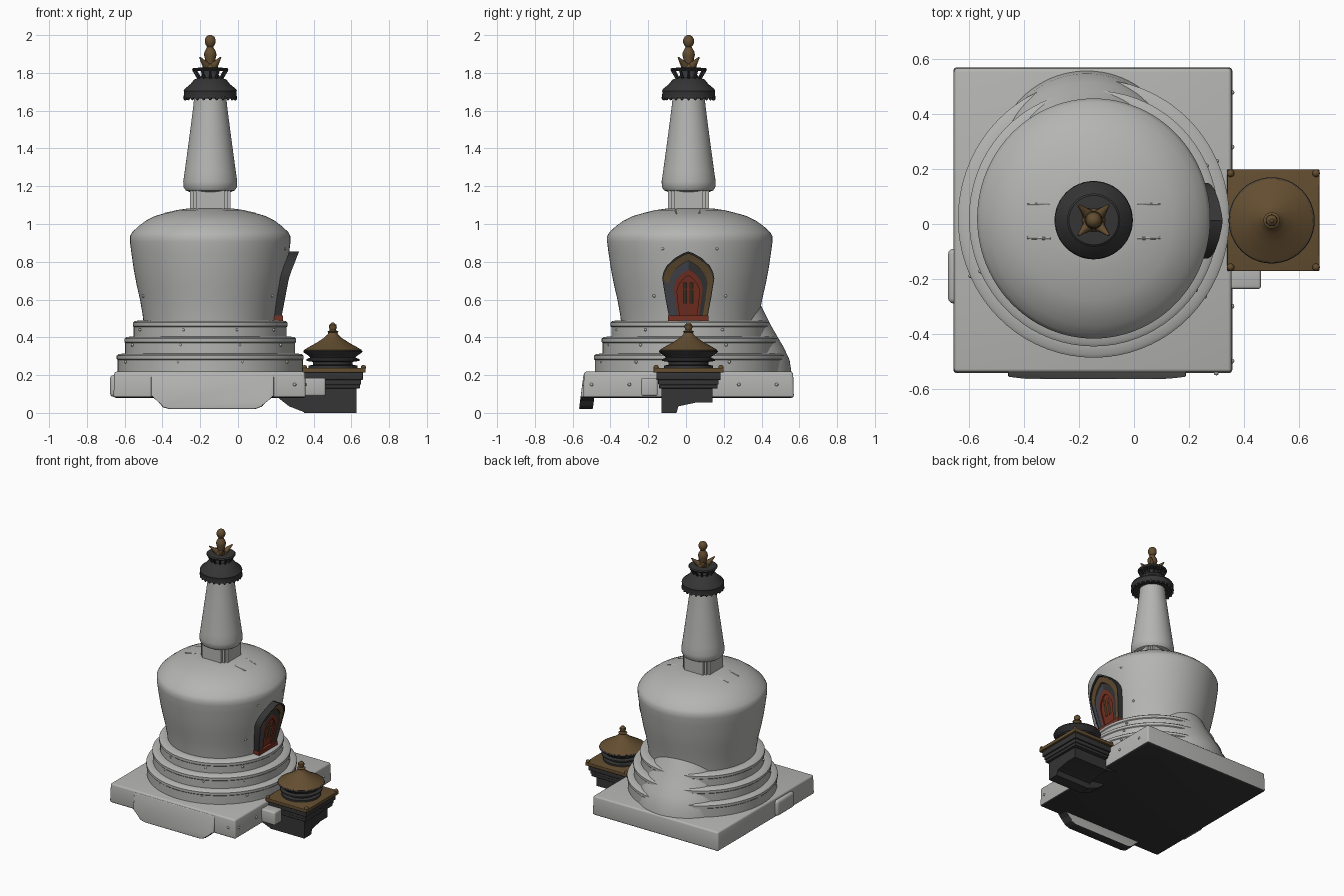
import bpy, bmesh, math
from mathutils import Vector

if "Cube" in bpy.data.objects:
    bpy.data.objects.remove(bpy.data.objects["Cube"])

CX, CY = -0.147, 0.02      # stupa axis
SX, SY = 0.506, 0.013      # small shrine axis


def material(name, rgb):
    m = bpy.data.materials.new(name)
    m.diffuse_color = (*rgb, 1)
    m.use_nodes = True
    m.node_tree.nodes["Principled BSDF"].inputs["Base Color"].default_value = m.diffuse_color
    return m


WHITE = material("whitewash", (0.46, 0.46, 0.45))
DARK = material("dark_metal", (0.035, 0.035, 0.036))
BRONZE = material("bronze", (0.125, 0.075, 0.03))
RED = material("red_paint", (0.18, 0.03, 0.016))
OCHRE = material("ochre_paint", (0.17, 0.11, 0.05))
SLATE = material("slate_paint", (0.055, 0.06, 0.075))


def finish(name, bm, mats, angle=35):
    bmesh.ops.recalc_face_normals(bm, faces=bm.faces)
    me = bpy.data.meshes.new(name)
    bm.to_mesh(me)
    bm.free()
    ob = bpy.data.objects.new(name, me)
    bpy.context.collection.objects.link(ob)
    for m in (mats if isinstance(mats, (list, tuple)) else [mats]):
        me.materials.append(m)
    bpy.ops.object.select_all(action='DESELECT')
    ob.select_set(True)
    bpy.context.view_layer.objects.active = ob
    bpy.ops.object.shade_smooth_by_angle(angle=math.radians(angle))
    return ob


def lathe(name, prof, mat, cx=CX, cy=CY, n=72, ys=1.0):
    """Revolve (radius, z) points and cap both ends."""
    bm = bmesh.new()
    rings = [[bm.verts.new((cx + r * math.cos(2 * math.pi * i / n),
                            cy + ys * r * math.sin(2 * math.pi * i / n), z))
              for i in range(n)] for r, z in prof]
    for a, b in zip(rings, rings[1:]):
        for i in range(n):
            j = (i + 1) % n
            bm.faces.new((a[i], a[j], b[j], b[i]))
    bm.faces.new(rings[0])
    bm.faces.new(rings[-1])
    return finish(name, bm, mat)


def box(name, x, y, z, mat, bevel=0.0, flare=0.0):
    """Box from ranges; flare widens the bottom."""
    bm = bmesh.new()
    bmesh.ops.create_cube(bm, size=1)
    for v in bm.verts:
        s = [c > 0 for c in v.co]
        f = 0 if s[2] else flare
        v.co = (x[s[0]] + (f if s[0] else -f), y[s[1]] + (f if s[1] else -f), z[s[2]])
    if bevel:
        bmesh.ops.bevel(bm, geom=bm.edges[:], offset=bevel, segments=3, profile=0.5, affect='EDGES')
    return finish(name, bm, mat)


def prism(name, pts, axis, lo, hi, mat, bevel=0.0, lean=0.0):
    """Extrude a 2D outline (other axis, z) along axis 0 (x) or 1 (y)."""
    bm = bmesh.new()
    put = lambda d, p: (d, p[0], p[1]) if axis == 0 else (p[0], d - lean * (0.2 - p[1]), p[1])
    a = [bm.verts.new(put(lo, p)) for p in pts]
    b = [bm.verts.new(put(hi, p)) for p in pts]
    bm.faces.new(a)
    bm.faces.new(b)
    for i in range(len(pts)):
        j = (i + 1) % len(pts)
        bm.faces.new((a[i], a[j], b[j], b[i]))
    if bevel:
        bmesh.ops.bevel(bm, geom=bm.edges[:], offset=bevel, segments=3, profile=0.5, affect='EDGES')
    return finish(name, bm, mat)


def dark_below(ob):
    """Unpainted underside: faces looking down get the dark colour."""
    ob.data.materials.append(DARK)
    for p in ob.data.polygons:
        p.material_index = int(p.normal.z < -0.5)


def balls(name, points, r, mat, zs=1.0):
    bm = bmesh.new()
    for p in points:
        new = bmesh.ops.create_uvsphere(bm, u_segments=12, v_segments=8, radius=r)["verts"]
        for v in new:
            v.co = Vector((v.co.x, v.co.y, v.co.z * zs)) + Vector(p)
    return finish(name, bm, mat)


def rods(name, items, mat, n=10):
    """Tapered rods given as (start, end, r1, r2)."""
    bm = bmesh.new()
    for p, q, r1, r2 in items:
        p, q = Vector(p), Vector(q)
        new = bmesh.ops.create_cone(bm, segments=n, radius1=r1, radius2=r2, depth=(q - p).length, cap_ends=True)["verts"]
        rot = (q - p).to_track_quat('Z', 'Y')
        for v in new:
            v.co = rot @ v.co + (p + q) / 2
    return finish(name, bm, mat)


def polar(r, deg, z, cx=CX, cy=CY):
    a = math.radians(deg)
    return (cx + r * math.cos(a), cy + r * math.sin(a), z)


# Square plinth, hanging front lip and side lumps
dark_below(box("plinth", (-0.655, 0.355), (-0.54, 0.567), (0.08, 0.218), WHITE, 0.012, 0.004))
dark_below(prism("front_lip", [(-0.46, 0.205), (-0.46, 0.085), (-0.42, 0.065), (-0.40, 0.03), (-0.36, 0.02),
                               (0.09, 0.02), (0.13, 0.035), (0.15, 0.065), (0.19, 0.085), (0.19, 0.205)],
                 1, -0.543, -0.47, WHITE, 0.006, 0.13))
box("left_lump", (-0.678, -0.6), (-0.29, -0.09), (0.085, 0.2), WHITE, 0.02)
box("right_block", (0.3, 0.463), (-0.237, -0.15), (0.09, 0.185), WHITE, 0.01)

# Three round steps
for i, (r, z0, z1) in enumerate([(0.495, 0.2, 0.315), (0.455, 0.3, 0.405), (0.41, 0.39, 0.49)]):
    lathe(f"step_{i + 1}", [(r - 0.005, z0), (r - 0.005, z1 - 0.035), (r, z1 - 0.03), (r, z1 - 0.012),
                            (r - 0.012, z1 - 0.003), (r - 0.05, z1), (0.2, z1)], WHITE, ys=1.025)

# Slumped plaster over the back of the steps
bm = bmesh.new()
prof = [(0.33, 0.64), (0.36, 0.6), (0.388, 0.55), (0.43, 0.465), (0.465, 0.405), (0.50, 0.345), (0.53, 0.28),
        (0.54, 0.215)]
rows = []
for k in range(33):
    t = k / 16 - 1
    rows.append([bm.verts.new(polar(r - 0.085 * t * t, 97 + 42 * t, z)) for r, z in prof])
for a, b in zip(rows, rows[1:]):
    for i in range(len(prof) - 1):
        bm.faces.new((a[i], a[i + 1], b[i + 1], b[i]))
finish("slumped_plaster", bm, WHITE, 60)

# Bell-shaped dome
lathe("dome", [(0.352, 0.47), (0.358, 0.52), (0.372, 0.6), (0.39, 0.68), (0.405, 0.76), (0.418, 0.85),
               (0.425, 0.905), (0.425, 0.935), (0.413, 0.957), (0.38, 0.988), (0.34, 1.018), (0.29, 1.043),
               (0.23, 1.06), (0.18, 1.073), (0.12, 1.082)], WHITE, n=96, ys=1.03)
rods("dome_ridges", [(polar(0.17, d, 1.07, CX, 0.01), polar(0.25, d - s * 8, 1.055, CX, 0.01), 0.007, 0.004)
                     for d, s in [(22, 1), (158, -1), (202, 1), (338, -1)]], WHITE, 8)
balls("dome_studs", [polar(r, d, z) for r, z, ds in [(0.417, 0.87, (20, 60, 130, 235, 310, 340)),
                                                    (0.376, 0.62, (200, 297, 330, 30))] for d in ds], 0.009, WHITE)
balls("step_studs", [polar(r, d, z) for r, z in [(0.41, 0.44), (0.455, 0.36), (0.495, 0.27)]
                     for d in (205, 250, 290, 325, 25)], 0.008, WHITE)
balls("plinth_studs", [(0.357, y, 0.15) for y in (-0.5, -0.3, 0.28, 0.48)]
      + [(x, -0.543, 0.15) for x in (0.3,)], 0.009, WHITE)

# Stepped-corner neck and spire
w, m = 0.108, 0.075
Y0 = 0.014
box("neck_x", (CX - w, CX + w), (Y0 - m, Y0 + m), (1.05, 1.185), WHITE)
box("neck_y", (CX - m, CX + m), (Y0 - w, Y0 + w), (1.05, 1.185), WHITE)
box("neck_core", (CX - 0.092, CX + 0.092), (Y0 - 0.092, Y0 + 0.092), (1.05, 1.185), WHITE)
lathe("spire", [(0.11, 1.17), (0.13, 1.178), (0.141, 1.195), (0.143, 1.225), (0.135, 1.28), (0.12, 1.39),
                (0.104, 1.51), (0.09, 1.62), (0.084, 1.68)], WHITE, cy=Y0, n=48)

# Metal parasol with scalloped skirt and crown
lathe("parasol", [(0.08, 1.675), (0.134, 1.664), (0.141, 1.668), (0.139, 1.7), (0.141, 1.705), (0.136, 1.715),
                  (0.105, 1.74), (0.085, 1.765), (0.055, 1.775), (0.045, 1.79), (0.045, 1.82)], DARK, cy=Y0, n=48)
balls("parasol_scallops", [polar(0.134, 15 * i, 1.668, CX, Y0) for i in range(24)], 0.009, DARK, 1.5)
lathe("crown_rim", [(0.06, 1.81), (0.09, 1.81), (0.097, 1.82), (0.09, 1.826), (0.05, 1.828)], DARK, cy=Y0, n=48)
rods("crown_struts", [(polar(0.06, 30 * i, 1.768, CX, Y0), polar(0.09, 30 * i, 1.817, CX, Y0), 0.007, 0.007)
                      for i in range(12)], DARK, 6)

# Bronze finial with four leaves
lathe("finial", [(0.045, 1.82), (0.04, 1.835), (0.025, 1.85), (0.028, 1.875), (0.033, 1.895), (0.031, 1.91),
                 (0.02, 1.93), (0.016, 1.938), (0.022, 1.945), (0.029, 1.96), (0.029, 1.975), (0.022, 1.991),
                 (0.008, 2.0)], BRONZE, cy=Y0, n=24)
rods("finial_leaves", [(polar(0.02, d, 1.83, CX, Y0), polar(0.078, d, 1.882, CX, Y0), 0.024, 0.004)
                       for d in (45, 135, 225, 315)], BRONZE)

# Painted niche on the dome: nested pointed-arch rings leaning with the wall
NY, NZ = 0.012, 0.515
ARCH = [(-0.75, 0), (-0.88, 0.28), (-1, 0.58), (-0.95, 0.68), (-0.82, 0.78), (-0.5, 0.9), (-0.2, 0.97), (0, 1.0)]
ARCH += [(-u, v) for u, v in ARCH[-2::-1]]


def niche_loop(bm, sy, sz, off, hood=0.0):
    out = []
    for u, v in ARCH:
        z = NZ + 0.34 * sz * v
        x = 0.207 + 0.19 * (z - 0.5) + off + hood * max(0, z - 0.72)
        out.append(bm.verts.new((x, NY + 0.138 * sy * u, z)))
    return out


def niche_ring(name, so, si, off, mats, hood=0.0, rule=None):
    bm = bmesh.new()
    loops = [niche_loop(bm, *so, -0.06), niche_loop(bm, *so, off, hood)]
    if si:
        loops += [niche_loop(bm, *si, off, hood), niche_loop(bm, *si, -0.06)]
    for a, b in zip(loops, loops[1:]):
        for i in range(len(ARCH)):
            j = (i + 1) % len(ARCH)
            f = bm.faces.new((a[i], a[j], b[j], b[i]))
            f.material_index = int(bool(rule and rule(f.calc_center_median())))
    if not si:
        bm.faces.new(loops[-1])
    return finish(name, bm, mats)


niche_ring("niche_hood", (1, 1), (0.95, 0.965), 0.022, DARK, 0.2)
niche_ring("niche_band", (0.95, 0.965), (0.74, 0.85), 0.018, [BRONZE, SLATE], 0.15, lambda c: c.y < NY and c.z < 0.68)
niche_ring("niche_inner_band", (0.74, 0.85), (0.55, 0.71), 0.016, [DARK, SLATE], 0, lambda c: c.y < NY)
niche_ring("door_frame", (0.55, 0.71), (0.43, 0.62), 0.016, RED)
niche_ring("door_panel", (0.45, 0.63), None, 0.008, RED)
lean = lambda z: 0.216 + 0.19 * (z - 0.5)
rods("door_mouldings", [((lean(z0), NY + y, z0), (lean(z1), NY + y, z1), 0.008, 0.008)
                        for y, z0, z1 in [(-0.018, 0.58, 0.65), (0.018, 0.58, 0.65), (-0.018, 0.66, 0.69),
                                          (0.018, 0.66, 0.69)]], OCHRE, 8)
box("niche_sill", (0.17, 0.237), (NY - 0.107, NY + 0.107), (0.486, 0.516), RED)

# Small shrine body, broken underneath
prism("shrine_body", [(-0.13, 0.17), (-0.13, 0), (-0.05, 0), (-0.04, 0.035), (0.055, 0.055), (0.14, 0.055),
                      (0.14, 0.17)], 0, 0.35, 0.627, DARK)
prism("shrine_root", [(0.2, 0.09), (0.27, 0.035), (0.36, 0.0), (0.36, 0.12), (0.2, 0.12)], 1, -0.13, -0.05, DARK)
prism("shrine_root_back", [(0.2, 0.09), (0.36, 0.06), (0.36, 0.12), (0.2, 0.12)], 1, -0.06, 0.13, DARK)
for i, (h, z0, z1) in enumerate([(0.14, 0.13, 0.15), (0.145, 0.15, 0.18), (0.155, 0.175, 0.215)]):
    box(f"shrine_cornice_{i + 1}", (SX - h, SX + h), (SY - h - 0.015, SY + h + 0.015), (z0, z1), DARK, 0.003)
box("shrine_slab", (0.34, 0.676), (-0.172, 0.199), (0.213, 0.238), BRONZE, 0.004)
balls("slab_corner_knobs", [(x, y, 0.24) for x in (0.352, 0.664) for y in (-0.158, 0.185)], 0.014, BRONZE)

# Shrine drum, eave, conical roof and knob
lathe("shrine_drum", [(0.13, 0.235), (0.13, 0.25), (0.105, 0.255), (0.105, 0.27), (0.14, 0.275), (0.14, 0.285),
                      (0.12, 0.292), (0.125, 0.3), (0.152, 0.318), (0.157, 0.325), (0.15, 0.335)], DARK, SX - 0.004, SY, 48)
lathe("shrine_roof", [(0.15, 0.326), (0.153, 0.333), (0.125, 0.35), (0.085, 0.372), (0.05, 0.395), (0.028, 0.415),
                      (0.024, 0.425), (0.03, 0.43), (0.016, 0.438), (0.021, 0.452), (0.02, 0.465), (0.006, 0.478)],
      BRONZE, SX - 0.004, SY, 48)
